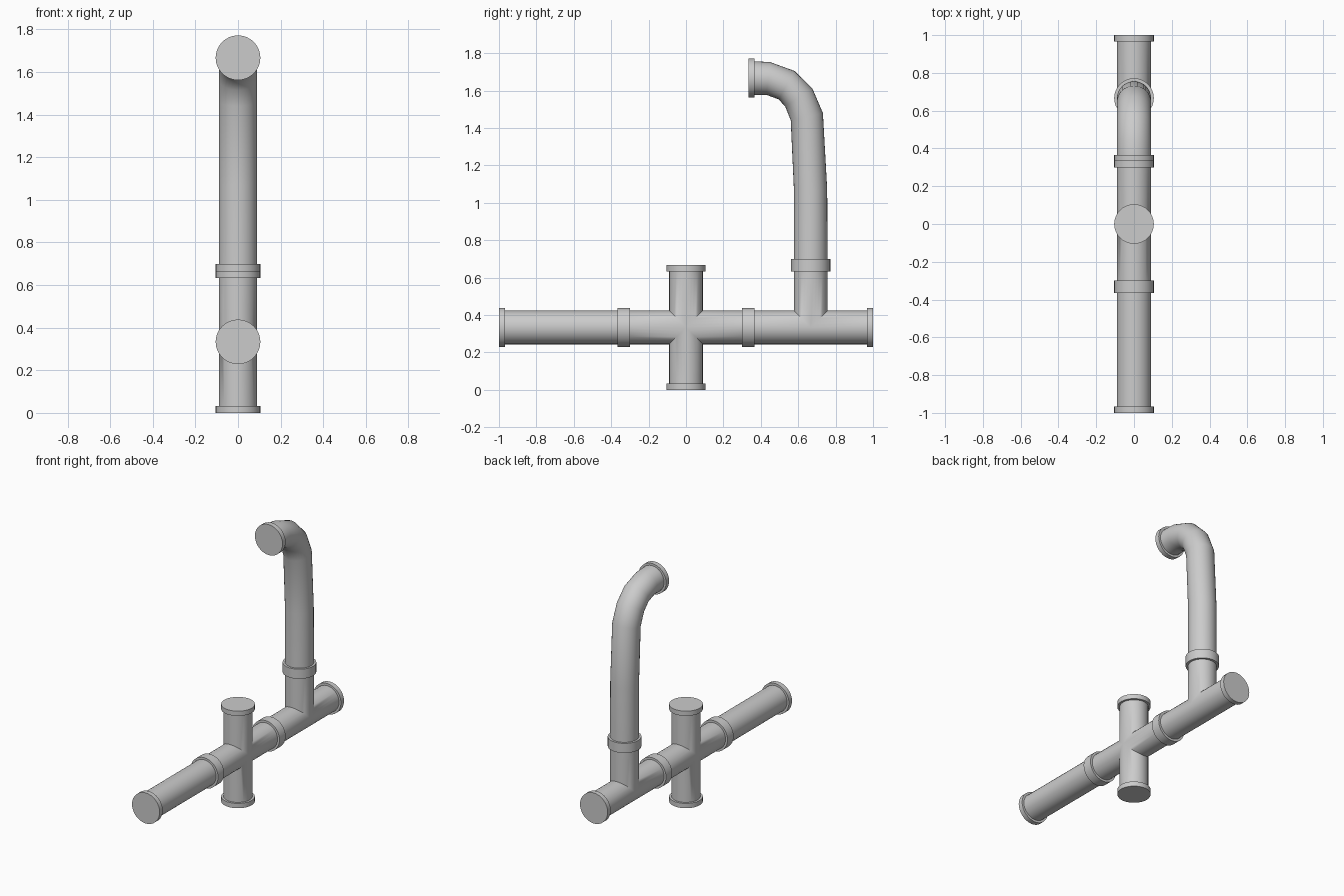
import bpy, bmesh, math
from mathutils import Vector

if "Cube" in bpy.data.objects:
    bpy.data.objects.remove(bpy.data.objects["Cube"])

R, FR, FT, N = 0.09, 0.105, 0.033, 32   # pipe radius, flange radius, flange thickness, sides
U = 1 / 3                               # module length
ANG = [2 * math.pi * i / N for i in range(N)]
Y, Z = Vector((0, 1, 0)), Vector((0, 0, 1))


def ring(center, across, rx=R):
    """Cross-section in the plane spanned by x and the vector across."""
    return [center + Vector((rx * math.cos(a), 0, 0)) + across * math.sin(a) for a in ANG]


def loft(bm, rings, cap_start=False, cap_end=True):
    loops = [[bm.verts.new(p) for p in r] for r in rings]
    for a, b in zip(loops, loops[1:]):
        for i in range(N):
            j = (i + 1) % N
            bm.faces.new((a[i], a[j], b[j], b[i]))
    if cap_start:
        bm.faces.new(loops[0])
    if cap_end:
        bm.faces.new(loops[-1])


def flange(end, d, t):
    """Rings of the collar finishing a pipe at end, pointing along d."""
    base = end - d * FT
    return [ring(base, t * R), ring(base, t * FR, FR), ring(end, t * FR, FR)]


def arm(bm, center, d, t, mitre):
    """Pipe arm along d whose inner end is cut by the mitre function."""
    start = [center + Vector((R * math.cos(a), 0, 0)) + t * R * math.sin(a)
             + d * mitre(R * math.sin(a)) for a in ANG]
    loft(bm, [start] + flange(center + d * U, d, t))


def finish(name, bm):
    bmesh.ops.remove_doubles(bm, verts=bm.verts, dist=1e-5)
    bmesh.ops.recalc_face_normals(bm, faces=bm.faces)
    me = bpy.data.meshes.new(name)
    bm.to_mesh(me)
    bm.free()
    ob = bpy.data.objects.new(name, me)
    bpy.context.collection.objects.link(ob)
    bpy.ops.object.select_all(action='DESELECT')
    ob.select_set(True)
    bpy.context.view_layer.objects.active = ob
    bpy.ops.object.shade_smooth_by_angle(angle=math.radians(40))


# four-way cross fitting
bm = bmesh.new()
c = Vector((0, 0, U))
for d, t in ((Y, Z), (-Y, Z), (Z, Y), (-Z, Y)):
    arm(bm, c, d, t, abs)
finish("cross_fitting", bm)

# tee fitting
bm = bmesh.new()
c = Vector((0, 2 * U, U))
for d in (Y, -Y):
    arm(bm, c, d, Z, lambda s: max(s, 0))
arm(bm, c, Z, Y, abs)
finish("tee_fitting", bm)

# straight pipe
bm = bmesh.new()
loft(bm, flange(Vector((0, -1, U)), -Y, Z)[::-1] + flange(Vector((0, -U, U)), Y, Z), True)
finish("straight_pipe", bm)

# long elbow: outer and inner bend points (y, z) define each section
bend = [((0.755, 1.07), (0.577, 1.07)), ((0.732, 1.48), (0.56, 1.44)),
        ((0.676, 1.61), (0.53, 1.515)), ((0.58, 1.705), (0.495, 1.553)),
        ((0.45, 1.752), (0.43, 1.577))]
rings = flange(Vector((0, 2 * U, 2 * U)), -Z, Y)[::-1]
for o, i in bend:
    o, i = Vector((0, *o)), Vector((0, *i))
    rings.append(ring((o + i) / 2, (o - i) / 2))
rings += flange(Vector((0, U, 5 * U)), -Y, Z)
bm = bmesh.new()
loft(bm, rings, True)
finish("elbow_pipe", bm)
